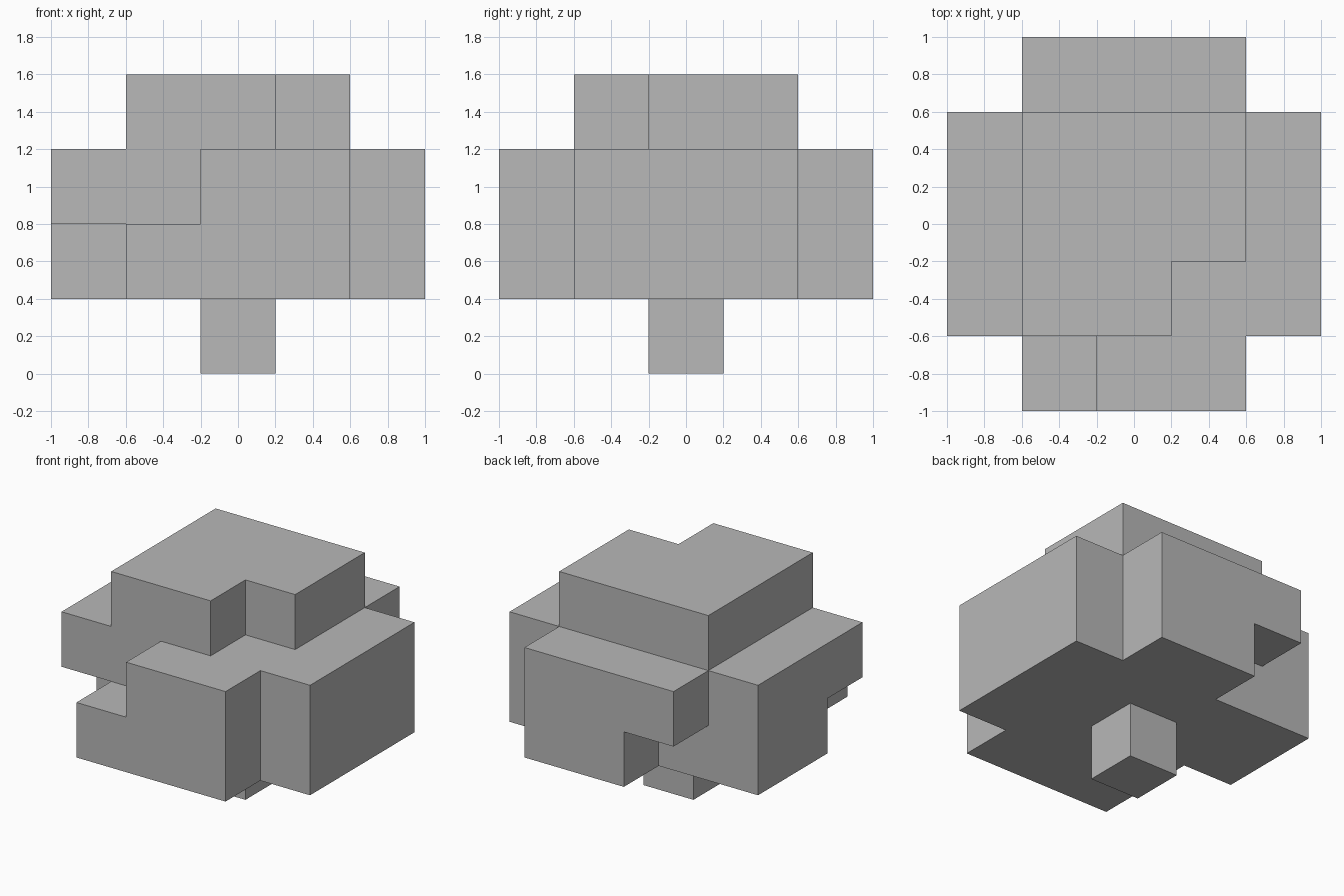
import bpy
import bmesh
from mathutils import Vector
from itertools import product

CELL = 0.4

cube = bpy.data.objects.get("Cube")
if cube:
    bpy.data.objects.remove(cube, do_unlink=True)

grey = bpy.data.materials.new("plain grey")
grey.use_nodes = True
colour = (0.48, 0.48, 0.48, 1)
grey.diffuse_color = colour
grey.node_tree.nodes["Principled BSDF"].inputs["Base Color"].default_value = colour


def block(xs, ys, zs):
    """All grid cells in inclusive index ranges, with x and y counted from the centre."""
    return set(product(*(range(a, b + 1) for a, b in (xs, ys, zs))))


# Trunk: one cell
trunk = block((0, 0), (0, 0), (0, 0))

# Crown: core with cap, plus a slab on each of the four sides
crown = block((-1, 1), (-1, 1), (1, 3))
crown |= block((-2, 2), (-1, 1), (1, 2))
crown |= block((-1, 1), (-2, 2), (1, 2))

# Notches: cap corner, front slab, left-hand slab and back slab
crown -= {(1, -1, 3), (-1, -2, 2), (-2, -1, 1), (-1, 2, 1)}

filled = trunk | crown


def build(name, cells):
    """Skin the cells, leaving out every face hidden between two filled cells."""
    bm = bmesh.new()
    for cell in sorted(cells):
        centre = Vector(cell) + Vector((0, 0, 0.5))
        for axis, side in product(range(3), (-1, 1)):
            normal = Vector((0, 0, 0))
            normal[axis] = side
            if tuple(int(c + n) for c, n in zip(cell, normal)) in filled:
                continue
            u = Vector((0, 0, 0))
            u[(axis + 1) % 3] = 0.5
            v = normal.cross(u)
            corners = (-u - v, u - v, u + v, v - u)
            bm.faces.new([bm.verts.new((centre + normal / 2 + c) * CELL)
                          for c in corners])
    bmesh.ops.remove_doubles(bm, verts=bm.verts[:], dist=0.001)
    mesh = bpy.data.meshes.new(name)
    bm.to_mesh(mesh)
    bm.free()
    mesh.materials.append(grey)
    bpy.context.collection.objects.link(bpy.data.objects.new(name, mesh))


build("trunk", trunk)
build("crown", crown)
